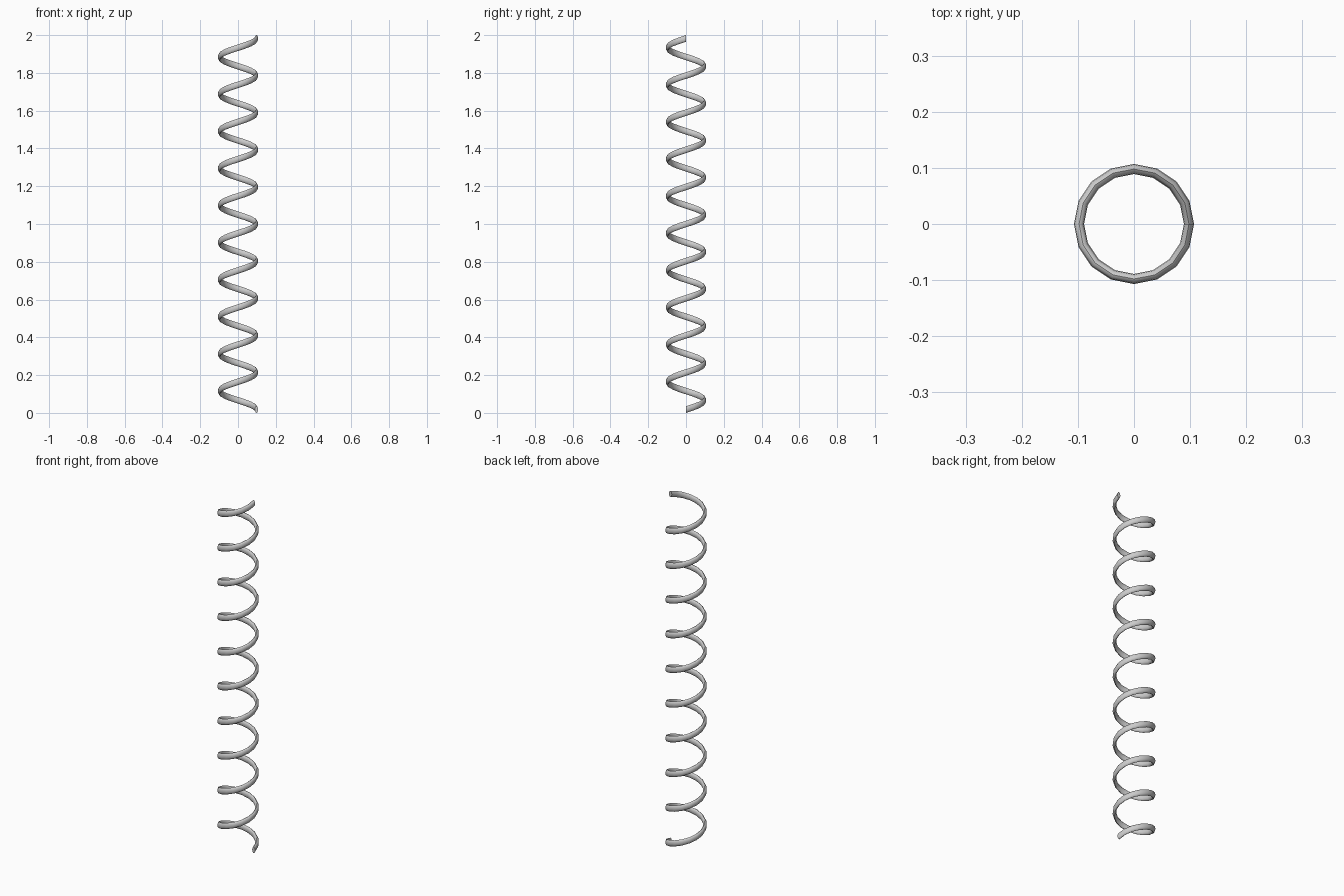
import bpy, math

if "Cube" in bpy.data.objects:
    bpy.data.objects.remove(bpy.data.objects["Cube"])

# Spring dimensions
TURNS, STEPS, SIDES = 10, 16, 12
RADIUS = 0.098
WIRE_X, WIRE_Z = 0.009, 0.0175   # upright oval wire section
RISE = 2.0 - 2 * WIRE_Z

# Sweep the oval section around the axis
rings = TURNS * STEPS + 1
verts, faces = [], []
for i in range(rings):
    a = 2 * math.pi * i / STEPS
    z0 = WIRE_Z + RISE * i / (rings - 1)
    for j in range(SIDES):
        t = 2 * math.pi * j / SIDES
        r = RADIUS + WIRE_X * math.cos(t)
        verts.append((r * math.cos(a), r * math.sin(a), z0 + WIRE_Z * math.sin(t)))
for i in range(rings - 1):
    for j in range(SIDES):
        k = (j + 1) % SIDES
        faces.append((i * SIDES + j, i * SIDES + k, (i + 1) * SIDES + k, (i + 1) * SIDES + j))

# Wire ends
faces.append(tuple(reversed(range(SIDES))))
faces.append(tuple((rings - 1) * SIDES + j for j in range(SIDES)))

mesh = bpy.data.meshes.new("spring_coil")
mesh.from_pydata(verts, [], faces)
spring = bpy.data.objects.new("spring_coil", mesh)
bpy.context.collection.objects.link(spring)

# Consistent outward normals and smooth shading with sharp ends
bpy.context.view_layer.objects.active = spring
spring.select_set(True)
bpy.ops.object.mode_set(mode='EDIT')
bpy.ops.mesh.select_all(action='SELECT')
bpy.ops.mesh.normals_make_consistent(inside=False)
bpy.ops.object.mode_set(mode='OBJECT')
bpy.ops.object.shade_smooth_by_angle(angle=math.radians(40))
